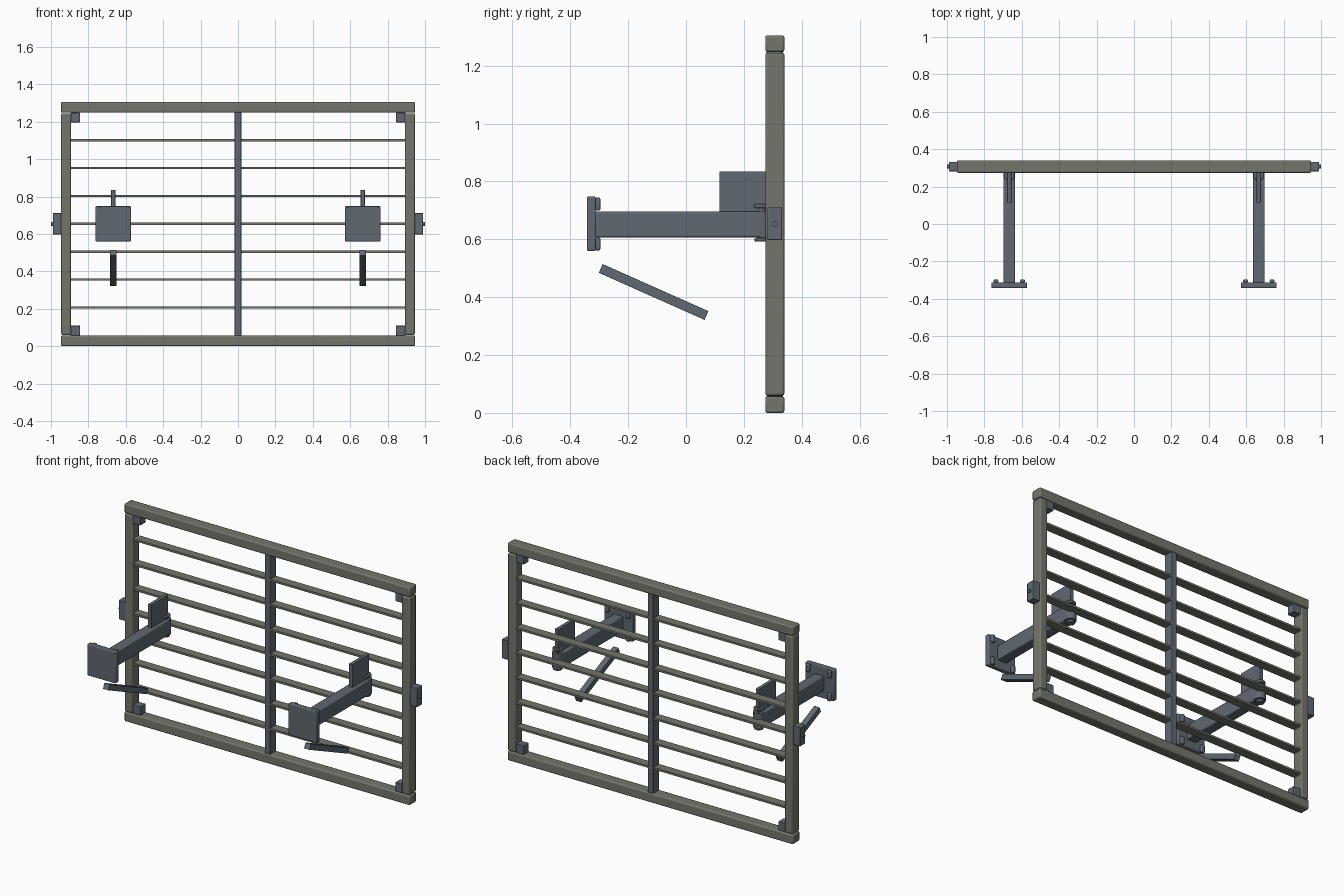
import bpy, math

if "Cube" in bpy.data.objects:
    bpy.data.objects.remove(bpy.data.objects["Cube"])

def material(name, rgb):
    m = bpy.data.materials.new(name)
    m.diffuse_color = (*rgb, 1)
    m.use_nodes = True
    m.node_tree.nodes["Principled BSDF"].inputs["Base Color"].default_value = m.diffuse_color
    return m

OLIVE = material("olive grey paint", (0.175, 0.18, 0.15))
STEEL = material("blue grey steel", (0.115, 0.14, 0.17))

def finish(o, name, mat, bevel, segments=2):
    o.name = name
    o.data.materials.append(mat)
    bpy.ops.object.transform_apply(location=False, rotation=False, scale=True)
    if bevel:
        b = o.modifiers.new("edge bevel", 'BEVEL')
        b.width, b.segments, b.limit_method = bevel, segments, 'ANGLE'
    bpy.ops.object.shade_smooth_by_angle(angle=math.radians(30))
    return o

def box(name, mat, x, y, z, bevel=0.0, rot_x=0.0):
    """Box from (min, max) ranges on each axis."""
    bpy.ops.mesh.primitive_cube_add(
        size=1, location=[(r[0] + r[1]) / 2 for r in (x, y, z)], rotation=(rot_x, 0, 0))
    o = bpy.context.object
    o.scale = [r[1] - r[0] for r in (x, y, z)]
    return finish(o, name, mat, bevel)

def rod(name, mat, center, radius, length, axis='Z', bevel=0.0):
    rot = {'X': (0, math.pi / 2, 0), 'Y': (math.pi / 2, 0, 0), 'Z': (0, 0, 0)}[axis]
    bpy.ops.mesh.primitive_cylinder_add(vertices=24, radius=radius, depth=length,
                                        location=center, rotation=rot)
    return finish(bpy.context.object, name, mat, bevel)

def around(c, half):
    return (c - half, c + half)

FY = 0.307                      # depth centre of the frame
FRAME_Y = around(FY, 0.033)

# Frame rails
box("bottom_rail", OLIVE, (-0.947, 0.947), FRAME_Y, (0, 0.057), 0.007)
box("top_rail", OLIVE, (-0.947, 0.947), FRAME_Y, (1.248, 1.305), 0.007)

# Horizontal slats and the centre bar
for i in range(7):
    z = 0.207 + i * 0.149
    box("slat", OLIVE, (-0.897, 0.897), around(FY, 0.027), around(z, 0.006))
box("centre_bar", STEEL, around(0, 0.018), around(FY, 0.029), (0.055, 1.25), 0.003)

for s in (-1, 1):
    def side(a, b):
        return tuple(sorted((s * a, s * b)))

    # Frame stile and corner blocks
    box("stile", OLIVE, side(0.893, 0.945), FRAME_Y, (0.06, 1.245), 0.007)
    for z in ((0.057, 0.11), (1.197, 1.248)):
        box("corner_block", STEEL, side(0.845, 0.895), around(FY, 0.025), z, 0.002)

    # Side pivot block with bolt
    box("pivot_block", STEEL, side(0.943, 0.99), around(FY, 0.025), (0.597, 0.712), 0.003)
    rod("pivot_bolt", STEEL, (s * 0.985, FY, 0.653), 0.01, 0.03, 'X')

    # Mounting arm with a rounded hinge end
    ax = s * 0.667
    box("arm", STEEL, around(ax, 0.032), (-0.315, 0.262), (0.607, 0.697), 0.006)
    rod("arm_hinge_end", STEEL, (ax, 0.262, 0.652), 0.032, 0.09)
    rod("hinge_pin", STEEL, (ax, 0.262, 0.658), 0.016, 0.132)
    rod("hinge_pin_head", STEEL, (ax, 0.262, 0.715), 0.029, 0.014, bevel=0.003)
    rod("hinge_pin_nut", STEEL, (ax, 0.262, 0.598), 0.026, 0.012, bevel=0.003)

    # Upright stop plate on the arm
    box("stop_plate", STEEL, around(ax, 0.011), (0.115, 0.275), (0.69, 0.835), 0.001)

    # Wall plate with four rounded slot pads
    box("wall_plate", STEEL, around(ax, 0.095), (-0.343, -0.312), (0.56, 0.748), 0.005)
    for dx in (-0.071, 0.071):
        for z in (0.584, 0.722):
            box("slot_pad", STEEL, around(ax + dx, 0.0125), (-0.314, -0.296),
                around(z, 0.023), 0.006)

    # Loose diagonal brace below the arm
    box("brace", STEEL, around(ax, 0.018), around(-0.112, 0.2), around(0.418, 0.0165),
        0.001, rot_x=math.radians(-24))
